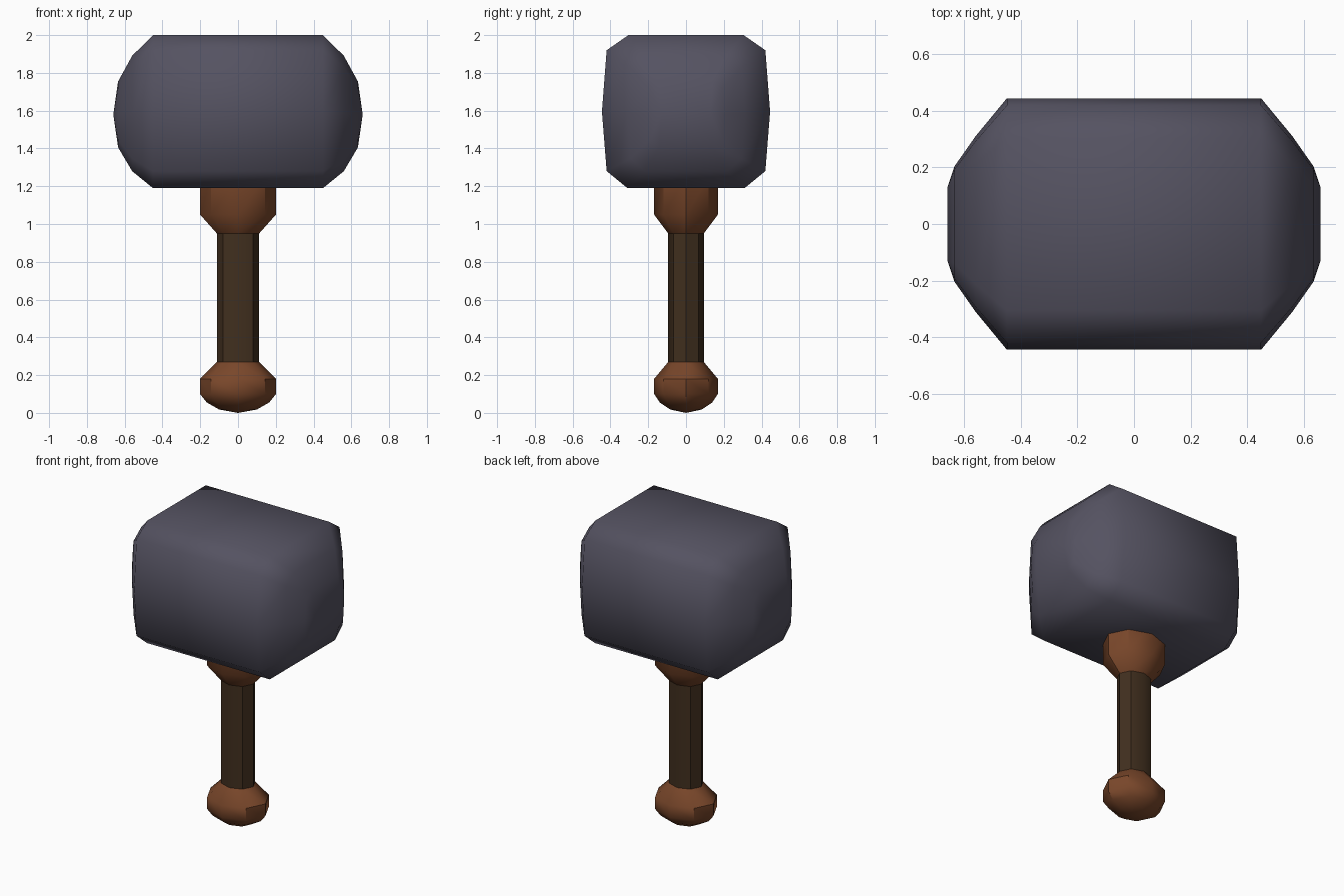
import bpy, bmesh, math

if "Cube" in bpy.data.objects:
    bpy.data.objects.remove(bpy.data.objects["Cube"])


def material(name, rgb):
    m = bpy.data.materials.new(name)
    m.diffuse_color = (*rgb, 1)
    m.use_nodes = True
    m.node_tree.nodes["Principled BSDF"].inputs["Base Color"].default_value = m.diffuse_color
    return m


def loft(name, rings, mat, angle):
    """Skin a list of equal-length rings and close both ends."""
    bm = bmesh.new()
    loops = [[bm.verts.new(p) for p in ring] for ring in rings]
    n = len(loops[0])
    for a, b in zip(loops, loops[1:]):
        for i in range(n):
            j = (i + 1) % n
            bm.faces.new((a[i], a[j], b[j], b[i]))
    bm.faces.new(loops[0])
    bm.faces.new(loops[-1])
    bmesh.ops.remove_doubles(bm, verts=bm.verts[:], dist=0.0005)
    bmesh.ops.recalc_face_normals(bm, faces=bm.faces[:])
    me = bpy.data.meshes.new(name)
    bm.to_mesh(me)
    bm.free()
    me.materials.append(mat)
    ob = bpy.data.objects.new(name, me)
    bpy.context.collection.objects.link(ob)
    bpy.ops.object.select_all(action='DESELECT')
    ob.select_set(True)
    bpy.context.view_layer.objects.active = ob
    bpy.ops.object.shade_smooth_by_angle(angle=math.radians(angle))
    return ob


def turned(name, profile, mat):
    """Eight-sided, slightly flattened turned part from (radius, z) points."""
    rings = [[(r * math.cos(k * math.pi / 4), 0.84 * r * math.sin(k * math.pi / 4), z)
              for k in range(8)] for r, z in profile]
    return loft(name, rings, mat, 40)


stone = material("slate", (0.09, 0.085, 0.12))
leather = material("tan_leather", (0.19, 0.062, 0.023))
grip = material("dark_grip", (0.052, 0.028, 0.013))

# Hammer head: rounded block section, tapering to a domed face at each end
half = [(0.305, 2.0), (0.42, 1.92), (0.445, 1.595), (0.42, 1.28), (0.31, 1.19)]
section = half + [(-y, z) for y, z in reversed(half)]


def head_ring(x, sy, sz, zc):
    return [(x, y * sy, zc + (z - 1.595) * sz) for y, z in section]


def end_ridge(x):
    return [(x, math.copysign(0.13, y), 1.58) for y, z in section]


cap = [(0.45, 1, 1, 1.595), (0.56, 0.70, 0.755, 1.585), (0.635, 0.46, 0.43, 1.58)]
rings = [end_ridge(-0.66)]
rings += [head_ring(-x, *s) for x, *s in reversed(cap)]
rings += [head_ring(x, *s) for x, *s in cap]
rings += [end_ridge(0.66)]


def build_head():
    # The ridge rings collapse to a line, so the end n-gons are dropped by merging
    return loft("hammer_head", rings, stone, 60)


build_head()

# Handle
turned("collar", [(0.112, 0.95), (0.201, 1.05), (0.201, 1.25)], leather)
turned("handle_grip", [(0.112, 0.2), (0.112, 1.0)], grip)
turned("pommel", [(0.112, 0.27), (0.201, 0.18), (0.201, 0.10), (0.165, 0.055),
                  (0.10, 0.018), (0.0, 0.0)], leather)
